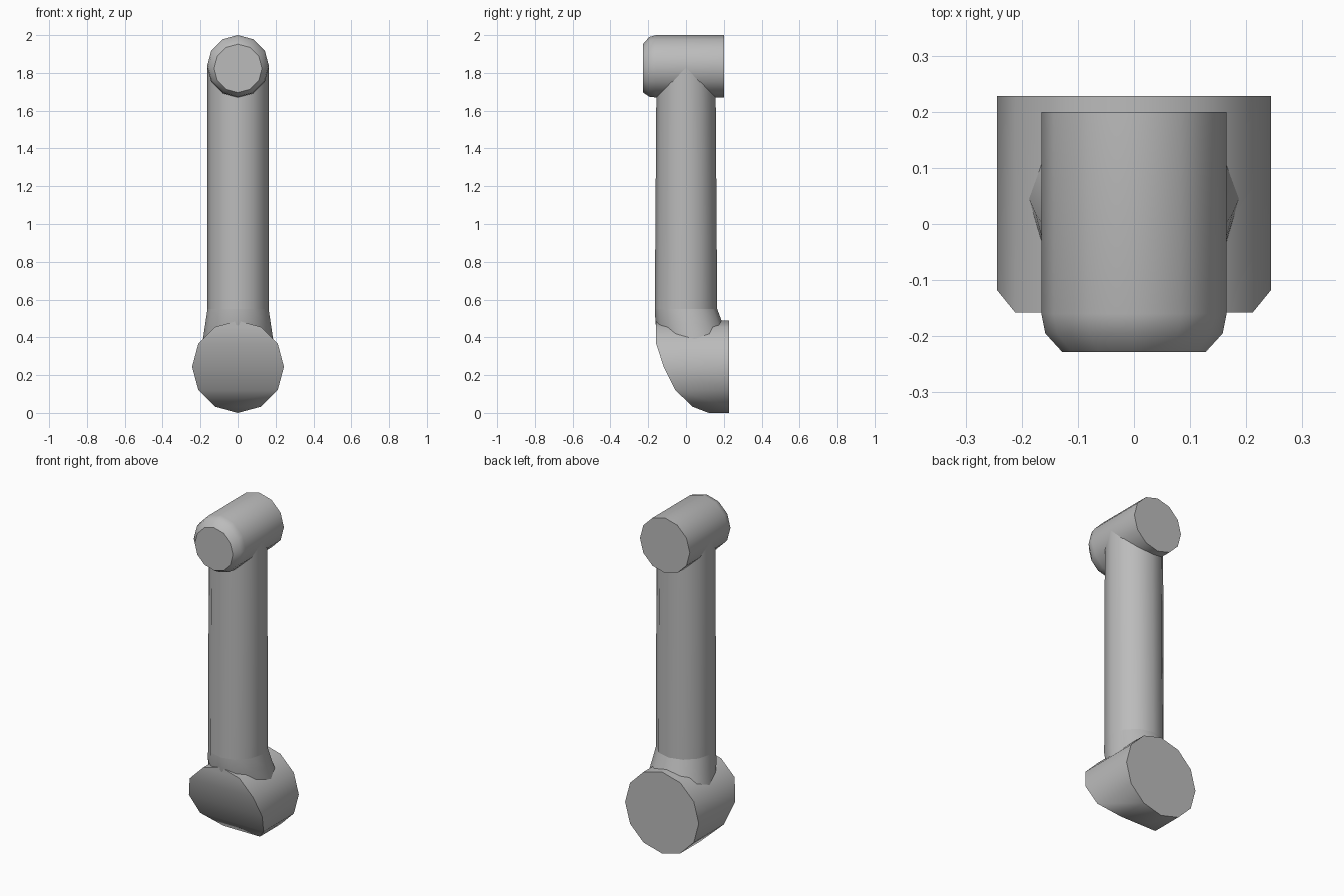
import bpy, bmesh, math

cube = bpy.data.objects.get("Cube")
if cube:
    bpy.data.objects.remove(cube, do_unlink=True)

SIDES = 12

grey = bpy.data.materials.new("plain_grey")
grey.use_nodes = True
colour = (0.5, 0.5, 0.5, 1)
grey.diffuse_color = colour
grey.node_tree.nodes["Principled BSDF"].inputs["Base Color"].default_value = colour


def finish(name, bm, angle):
    bmesh.ops.recalc_face_normals(bm, faces=bm.faces)
    mesh = bpy.data.meshes.new(name)
    bm.to_mesh(mesh)
    bm.free()
    mesh.materials.append(grey)
    mesh.shade_smooth()
    mesh.set_sharp_from_angle(angle=math.radians(angle))
    obj = bpy.data.objects.new(name, mesh)
    bpy.context.collection.objects.link(obj)
    return obj


def ring(bm, place):
    """One loop of vertices; place maps (cos, sin) to a position."""
    turns = [2 * math.pi * i / SIDES for i in range(SIDES)]
    return [bm.verts.new(place(math.cos(a), math.sin(a))) for a in turns]


def bridge(bm, a, b):
    for i in range(SIDES):
        j = (i + 1) % SIDES
        bm.faces.new((a[i], a[j], b[j], b[i]))


def loft(name, places, angle):
    bm = bmesh.new()
    rings = [ring(bm, p) for p in places]
    for a, b in zip(rings, rings[1:]):
        bridge(bm, a, b)
    bm.faces.new(rings[0])
    bm.faces.new(rings[-1])
    return finish(name, bm, angle)


def along_y(y, z, r):
    return lambda c, s: (r * c, y, z + r * s)


def along_z(z, y, rx, ry):
    return lambda c, s: (rx * c, y + ry * s, z)


# Top joint barrel with a rounded front rim
loft("top_joint", [along_y(0.2, 1.835, 0.165), along_y(-0.16, 1.835, 0.165),
                   along_y(-0.195, 1.832, 0.158), along_y(-0.228, 1.824, 0.128)], 35)

# Long arm, slightly slimmer front to back at the top
loft("arm", [along_z(1.83, 0, 0.163, 0.156), along_z(0.55, 0, 0.163, 0.165)], 35)

# Collar flaring backwards into the base
loft("collar", [along_z(0.55, 0, 0.163, 0.165), along_z(0.47, 0.017, 0.175, 0.178),
                along_z(0.39, 0.045, 0.187, 0.18)], 35)

# Base joint: a barrel whose front is cut to a curve, by height from the top down
R = 0.244
front_y = [-0.158, -0.158, -0.158, -0.118, -0.058, 0.035, 0.12]


def curved_front(c, s):
    level = round(math.degrees(math.acos(max(-1, min(1, s)))) / 30)
    return (R * c, front_y[level], R + R * s)


bm = bmesh.new()
back = ring(bm, along_y(0.228, R, R))
front = ring(bm, curved_front)
bridge(bm, back, front)
bm.faces.new(back)
# Strips across the curved front join mirrored vertices
half = SIDES // 2
right = [front[(3 - i) % SIDES] for i in range(half + 1)]
left = [front[3 + i] for i in range(half + 1)]
for i in range(half):
    corners = [right[i], right[i + 1], left[i + 1], left[i]]
    bm.faces.new(list(dict.fromkeys(corners)))
finish("base_joint", bm, 35)
